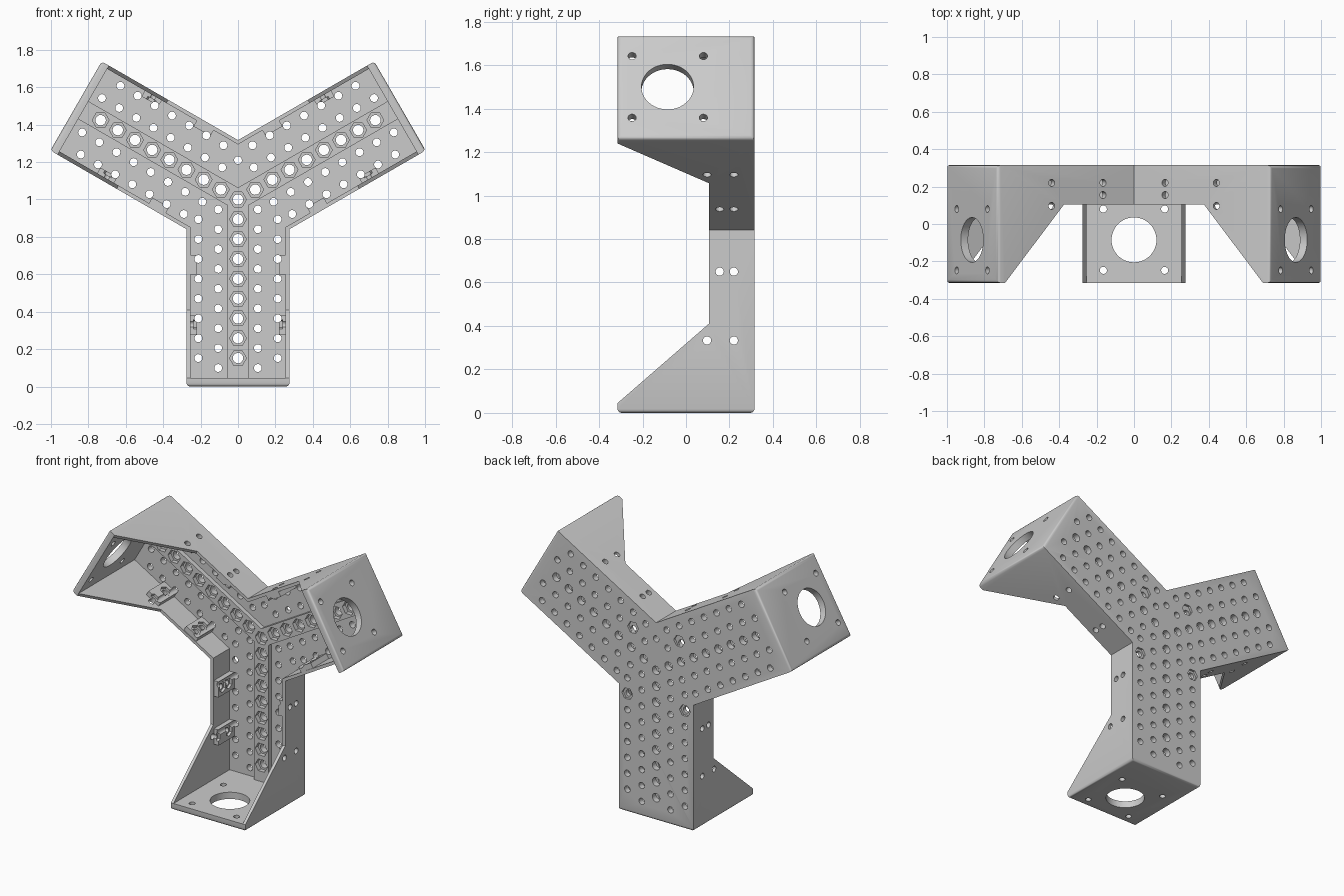
import bpy, bmesh
from math import radians, sin, cos, sqrt
from mathutils import Matrix, Vector

if "Cube" in bpy.data.objects:
    bpy.data.objects.remove(bpy.data.objects["Cube"])

BACK, FRONT, RIM = 0.315, -0.315, 0.105   # depth limits of the bracket
HALF, WALL, END = 0.275, 0.255, 0.955     # arm half width, inner width, inner length
STEP = 0.106                              # hole grid
ANGLES = [radians(a) for a in (0, 120, 240)]

grey = bpy.data.materials.new("light_grey")
grey.use_nodes = True
grey.diffuse_color = (0.6, 0.6, 0.6, 1)
grey.node_tree.nodes["Principled BSDF"].inputs["Base Color"].default_value = (0.6, 0.6, 0.6, 1)


def arm(a):
    """Arm frame: x across the arm, y depth, -z out along the arm."""
    return Matrix.Translation((0, 0, 1)) @ Matrix.Rotation(-a, 4, 'Y')


def make(name, bm):
    bmesh.ops.recalc_face_normals(bm, faces=bm.faces)
    mesh = bpy.data.meshes.new(name)
    bm.to_mesh(mesh)
    bm.free()
    mesh.materials.append(grey)
    obj = bpy.data.objects.new(name, mesh)
    bpy.context.collection.objects.link(obj)
    return obj


def extrude(bm, points, vec):
    face = bm.faces.new([bm.verts.new(p) for p in points])
    new = bmesh.ops.extrude_face_region(bm, geom=[face])["geom"]
    bmesh.ops.translate(bm, vec=vec, verts=[v for v in new if isinstance(v, bmesh.types.BMVert)])


def y_prism(half, length, y0, y1):
    """Three-armed star prism."""
    bm = bmesh.new()
    pts = []
    for a in ANGLES:
        for p, r in ((-half, length), (half, length), (half, half / sqrt(3))):
            pts.append(arm(a) @ Vector((p, y0, -r)))
    extrude(bm, pts, (0, y1 - y0, 0))
    return bm


def box(bm, m, p, y, r):
    mid = [(q[0] + q[1]) / 2 for q in (p, y, r)]
    size = [q[1] - q[0] for q in (p, y, r)]
    mat = m @ Matrix.Translation((mid[0], mid[1], -mid[2])) @ Matrix.Diagonal((*size, 1))
    bmesh.ops.create_cube(bm, size=1, matrix=mat)


def drill(bm, m, centre, axis, radius, depth, sides):
    """Cylinder or hexagon cutter; centre is (across, depth, outward)."""
    p, y, r = centre
    turn = {'X': Matrix.Rotation(radians(90), 4, 'Y'),
            'Y': Matrix.Rotation(radians(90), 4, 'X'),
            'Z': Matrix.Identity(4)}[axis]
    spin = Matrix.Rotation(radians(30), 4, 'Z')
    bmesh.ops.create_cone(bm, cap_ends=True, segments=sides, radius1=radius, radius2=radius,
                          depth=depth, matrix=m @ Matrix.Translation((p, y, -r)) @ turn @ spin)


def combine(target, name, bm, operation='DIFFERENCE'):
    tool = make(name, bm)
    tool.hide_render = True
    mod = target.modifiers.new(name, 'BOOLEAN')
    mod.operation, mod.solver, mod.object = operation, 'EXACT', tool
    bpy.context.view_layer.objects.active = target
    bpy.ops.object.modifier_apply(modifier=mod.name)
    bpy.data.objects.remove(tool)


# Solid star with rounded arm ends
bm = y_prism(HALF, 1, FRONT, BACK)
ends = set()
for a in ANGLES:
    out = Vector((sin(a), 0, -cos(a)))
    ends |= {e for e in bm.edges if all((v.co - Vector((0, 0, 1))).dot(out) > 0.99 for v in e.verts)}
bmesh.ops.bevel(bm, geom=list(ends), offset=0.018, segments=3, profile=0.5, affect='EDGES')
bracket = make("three_arm_bracket", bm)

# Hollow out the channel, leaving back plate, side walls and end plates
combine(bracket, "channel", y_prism(WALL, END, FRONT - 0.1, 0.275))

# Trim the walls to low rims with sloping gussets
for a in ANGLES:
    bm = bmesh.new()
    profile = ((-0.15, -0.5), (-0.15, RIM), (0.59, RIM), (END, FRONT), (END, -0.5))
    extrude(bm, [arm(a) @ Vector((-0.32, y, -r)) for r, y in profile],
            arm(a).to_3x3() @ Vector((0.64, 0, 0)))
    combine(bracket, "gusset_trim", bm)

# Raised centre rib and the wall pads
combine(bracket, "centre_rib", y_prism(0.055, 0.97, 0.245, 0.3), 'UNION')
bm = bmesh.new()
for a in ANGLES:
    for side in (-1, 1):
        for r in (0.35, 0.67):
            box(bm, arm(a), sorted((side * 0.22, side * 0.265)), (0.11, 0.29), (r - 0.052, r + 0.052))
combine(bracket, "wall_pads", bm, 'UNION')

# Hexagonal nut pockets: rib, wall pads, back
WALL_HOLES = ((0.35, 0.155), (0.35, 0.22), (0.667, 0.097), (0.667, 0.22))
bm = bmesh.new()
for a in ANGLES:
    for k in range(0 if a == 0 else 1, 9):
        drill(bm, arm(a), (0, 0.24, k * STEP), 'Y', 0.045, 0.07, 6)
    for side in (-1, 1):
        for r, y in WALL_HOLES:
            drill(bm, arm(a), (side * 0.222, y, r), 'X', 0.034, 0.03, 6)
for side in (-1, 1):
    drill(bm, arm(0), (side * 2 * STEP, BACK, 2 * STEP), 'Y', 0.04, 0.03, 6)
    drill(bm, arm(0), (side * 0.17, BACK, -0.24), 'Y', 0.04, 0.03, 6)
combine(bracket, "nut_pockets", bm)

# Grid of holes through the back plate
bm = bmesh.new()
for a in ANGLES:
    first = 0 if a == 0 else 1
    for k in range(first, 9):
        drill(bm, arm(a), (0, 0.22, k * STEP), 'Y', 0.028, 0.3, 16)
        for side in (-1, 1):
            drill(bm, arm(a), (side * STEP, 0.22, (k + 0.5) * STEP), 'Y', 0.021, 0.3, 16)
            if k > first:
                drill(bm, arm(a), (side * 2 * STEP, 0.22, k * STEP), 'Y', 0.021, 0.3, 16)
drill(bm, arm(0), (0, 0.22, -0.21), 'Y', 0.021, 0.3, 16)
combine(bracket, "back_holes", bm)

# Side wall screw holes and end plate openings
bm = bmesh.new()
for a in ANGLES:
    for side in (-1, 1):
        for r, y in WALL_HOLES:
            drill(bm, arm(a), (side * 0.25, y, r), 'X', 0.019, 0.1, 16)
        for y in (-0.248, 0.08):
            drill(bm, arm(a), (side * 0.164, y, 0.98), 'Z', 0.019, 0.12, 16)
    drill(bm, arm(a), (0, -0.085, 0.98), 'Z', 0.12, 0.12, 48)
combine(bracket, "screw_holes", bm)

# Smooth the rounded faces, keep the edges crisp
bpy.ops.object.select_all(action='DESELECT')
bracket.select_set(True)
bpy.context.view_layer.objects.active = bracket
bpy.ops.object.shade_smooth_by_angle(angle=radians(31))
